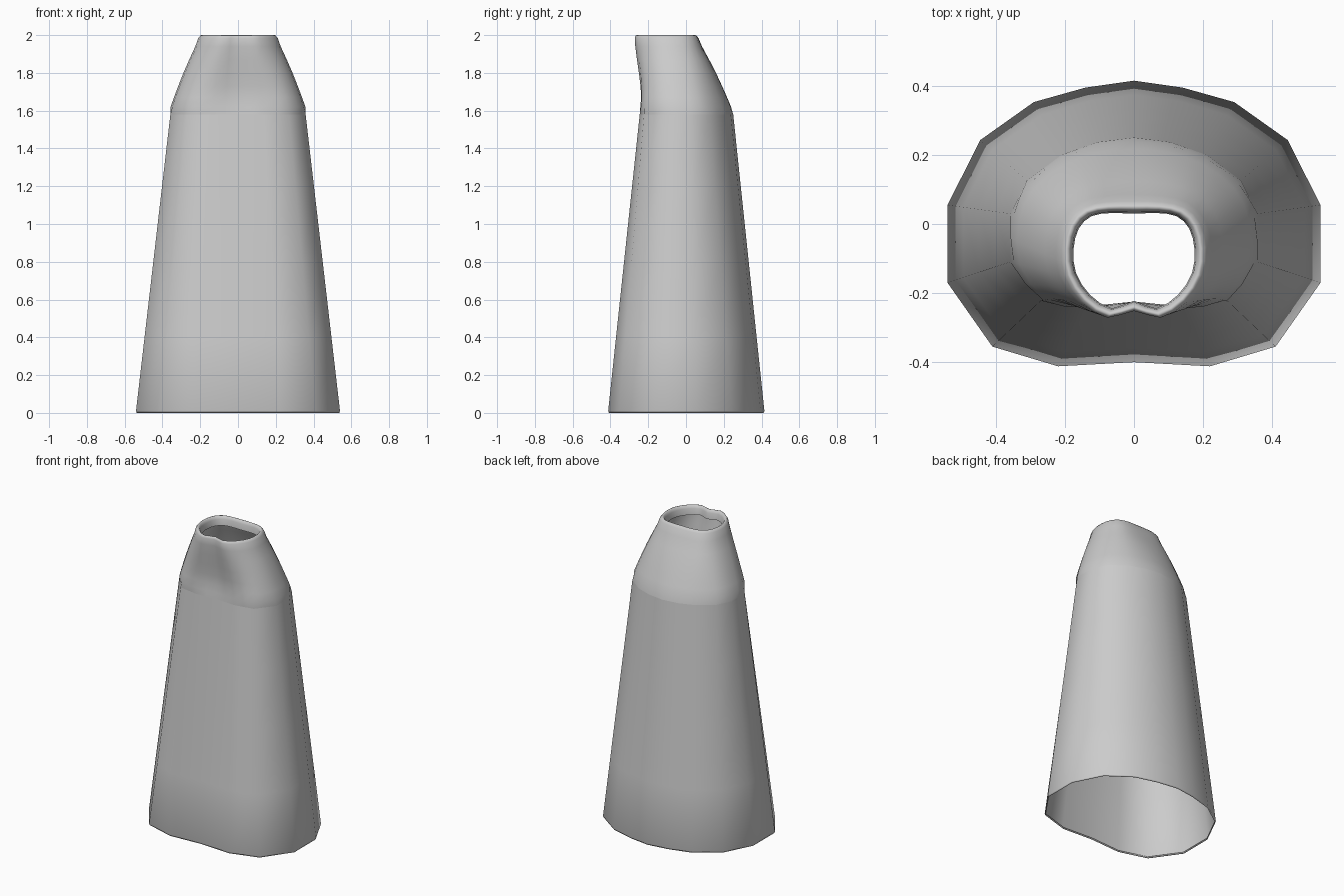
import bpy
from mathutils import Vector

cube = bpy.data.objects.get("Cube")
if cube:
    bpy.data.objects.remove(cube, do_unlink=True)

cloth = bpy.data.materials.new("grey_cloth")
cloth.use_nodes = True
COLOUR = (0.6, 0.6, 0.6, 1)
cloth.diffuse_color = COLOUR
cloth.node_tree.nodes["Principled BSDF"].inputs["Base Color"].default_value = COLOUR

# Half outlines running from back centre round to front centre
HEM = [(0, .415), (.14, .395), (.29, .353), (.445, .243), (.54, .055),
       (.54, -.17), (.41, -.355), (.22, -.412), (0, -.4)]
WAIST = [(0, .25), (.105, .237), (.21, .2), (.31, .125), (.358, .03),
         (.358, -.11), (.27, -.222), (.14, -.245), (0, -.237)]
NECK = [(0, .06), (.08, .058), (.145, .043), (.187, 0), (.205, -.07),
        (.197, -.15), (.15, -.225), (.075, -.272), (0, -.252)]


def mirrored(half):
    full = half + [(-x, y) for x, y in half[-2:0:-1]]
    return [Vector(p) for p in full]


def refine(ring, smooth):
    """Double the points, bulging the new ones along a smooth curve."""
    out, n = [], len(ring)
    for i in range(n):
        a, b, c, d = (ring[(i + k) % n] for k in (-1, 0, 1, 2))
        out += [b, (b + c) / 2 + (b + c - a - d) / 16 * smooth]
    return out


def inset(ring, amount):
    centre = sum(ring, Vector((0, 0))) / len(ring)
    return [p - (p - centre).normalized() * amount for p in ring]


def loft(name, rings):
    n = len(rings[0][1])
    verts = [(p.x, p.y, z) for z, ring in rings for p in ring]
    faces = []
    for r in range(len(rings) - 1):
        for i in range(n):
            j = (i + 1) % n
            faces.append((r * n + j, r * n + i, (r + 1) * n + i, (r + 1) * n + j))
    mesh = bpy.data.meshes.new(name)
    mesh.from_pydata(verts, [], faces)
    mesh.materials.append(cloth)
    for poly in mesh.polygons:
        poly.use_smooth = True
    obj = bpy.data.objects.new(name, mesh)
    bpy.context.collection.objects.link(obj)
    return obj


hem, waist, neck = mirrored(HEM), mirrored(WAIST), mirrored(NECK)

# Long flared skirt with a narrow turned hem
skirt = [(.01, inset(hem, .008)), (0, inset(hem, .004)), (.01, hem)]
for k in range(1, 5):
    t = k / 4
    skirt.append((.01 + 1.57 * t, [a.lerp(b, t) for a, b in zip(hem, waist)]))
loft("skirt", skirt)

# Rounded upper part, hollowed at the front, closing to the neck
low, high = refine(waist, 0), refine(neck, 1)
soft = refine(waist, 1)
upper = [(1.58, low)]
STEPS = [(1.62, .06, .006), (1.67, .17, .015), (1.73, .31, .015), (1.8, .48, .01),
         (1.87, .67, .004), (1.94, .87, 0), (1.985, .97, 0)]
for z, t, dent in STEPS:
    ring = []
    for a, b in zip(soft, high):
        p = a.lerp(b, t)
        if p.y < -.15:
            p.y += dent * max(0, 1 - (p.x / .3) ** 2)
        ring.append(p)
    upper.append((z, ring))
# Rolled neck edge turning down inside
for z, amount in [(1.998, .006), (2, .012), (1.995, .019), (1.98, .026), (1.94, .03)]:
    upper.append((z, inset(high, amount)))
loft("bodice_and_neck", upper)
